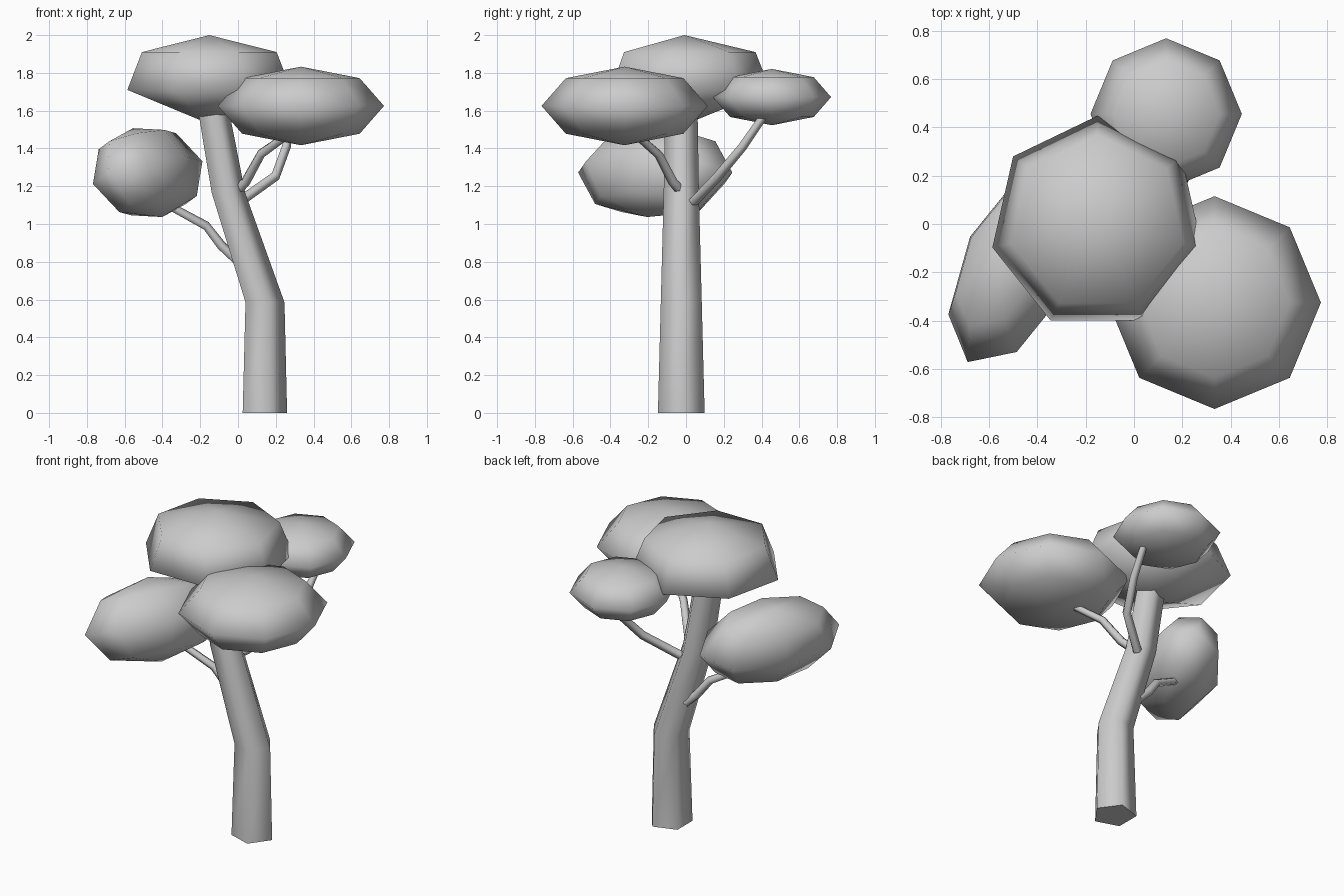
import bpy, bmesh, math
from mathutils import Vector, Matrix

if "Cube" in bpy.data.objects:
    bpy.data.objects.remove(bpy.data.objects["Cube"])


def finish(name, bm, flat_caps=False):
    """Turn a bmesh into a smooth shaded object, keeping end caps flat."""
    bmesh.ops.recalc_face_normals(bm, faces=bm.faces)
    for f in bm.faces:
        f.smooth = not (flat_caps and len(f.verts) == 5)
        if not f.smooth:
            for e in f.edges:
                e.smooth = False
    me = bpy.data.meshes.new(name)
    bm.to_mesh(me)
    bm.free()
    ob = bpy.data.objects.new(name, me)
    bpy.context.collection.objects.link(ob)
    return ob


def tube(name, path, radii, level=False, sides=5):
    """Sweep a polygon along a path; level keeps the rings horizontal."""
    bm = bmesh.new()
    pts = [Vector(p) for p in path]
    rings = []
    for i, (p, r) in enumerate(zip(pts, radii)):
        t = pts[min(i + 1, len(pts) - 1)] - pts[max(i - 1, 0)]
        rot = Vector((0, 0, 1)).rotation_difference(t.normalized()).to_matrix()
        if level:
            rot = Matrix.Identity(3)
        ring = []
        for k in range(sides):
            a = 2 * math.pi * k / sides
            ring.append(bm.verts.new(p + rot @ Vector((r * math.cos(a), r * math.sin(a), 0))))
        rings.append(ring)
    for lo, hi in zip(rings, rings[1:]):
        for k in range(sides):
            n = (k + 1) % sides
            bm.faces.new((lo[k], lo[n], hi[n], hi[k]))
    bm.faces.new(rings[0][::-1])
    bm.faces.new(rings[-1])
    return finish(name, bm, True)


def leaf_clump(name, centre, a, b, c):
    """Eight sided ellipsoid with half axes a, b and pole axis c."""
    bm = bmesh.new()
    bmesh.ops.create_uvsphere(bm, u_segments=8, v_segments=4, radius=1)
    m = Matrix((a, b, c)).transposed()
    for v in bm.verts:
        v.co = m @ v.co + Vector(centre)
    return finish(name, bm)


# Bent five sided trunk
tube("trunk",
     [(0.13, -0.025, 0), (0.132, -0.025, 0.585), (-0.06, -0.025, 1.165), (-0.145, -0.025, 1.64)],
     [0.13, 0.114, 0.098, 0.09], level=True)

# Thin branches
tube("left_branch", [(0.0, 0.02, 0.80), (-0.09, 0.02, 0.885), (-0.17, 0.0, 0.99), (-0.40, -0.05, 1.115)],
     [0.027, 0.027, 0.025, 0.022])
tube("front_branch", [(-0.01, -0.02, 1.17), (0.04, -0.07, 1.225), (0.12, -0.145, 1.37), (0.26, -0.26, 1.47)],
     [0.028, 0.027, 0.025, 0.022])
tube("back_branch", [(0.01, 0.04, 1.12), (0.195, 0.165, 1.25), (0.255, 0.30, 1.41), (0.27, 0.41, 1.57)],
     [0.028, 0.027, 0.025, 0.022])

# Top clump: seven sided, with two rings between the poles
bm = bmesh.new()
cx, cy, n = -0.152, 0.002, 7
top = bm.verts.new((cx, cy - 0.01, 2.0))
bottom = bm.verts.new((cx, cy, 1.53))
rings = []
for r, z in ((0.366, 1.91), (0.445, 1.71)):
    angles = [math.pi / 2 + 2 * math.pi * k / n for k in range(n)]
    rings.append([bm.verts.new((cx + r * math.cos(t), cy + r * math.sin(t), z)) for t in angles])
for k in range(n):
    j = (k + 1) % n
    bm.faces.new((top, rings[0][k], rings[0][j]))
    bm.faces.new((rings[0][k], rings[1][k], rings[1][j], rings[0][j]))
    bm.faces.new((bottom, rings[1][j], rings[1][k]))
finish("top_leaves", bm)

# Side clumps
leaf_clump("front_leaves", (0.333, -0.325, 1.625), (0.44, 0, 0), (0, 0.44, 0), (0, 0, 0.208))
leaf_clump("back_leaves", (0.133, 0.455, 1.672), (0.313, 0, 0), (0, 0.313, 0), (0, 0, 0.149))
leaf_clump("left_leaves", (-0.478, -0.163, 1.272), (-0.21, -0.408, 0), (0.2, -0.11, 0.085), (-0.077, 0.042, 0.235))
